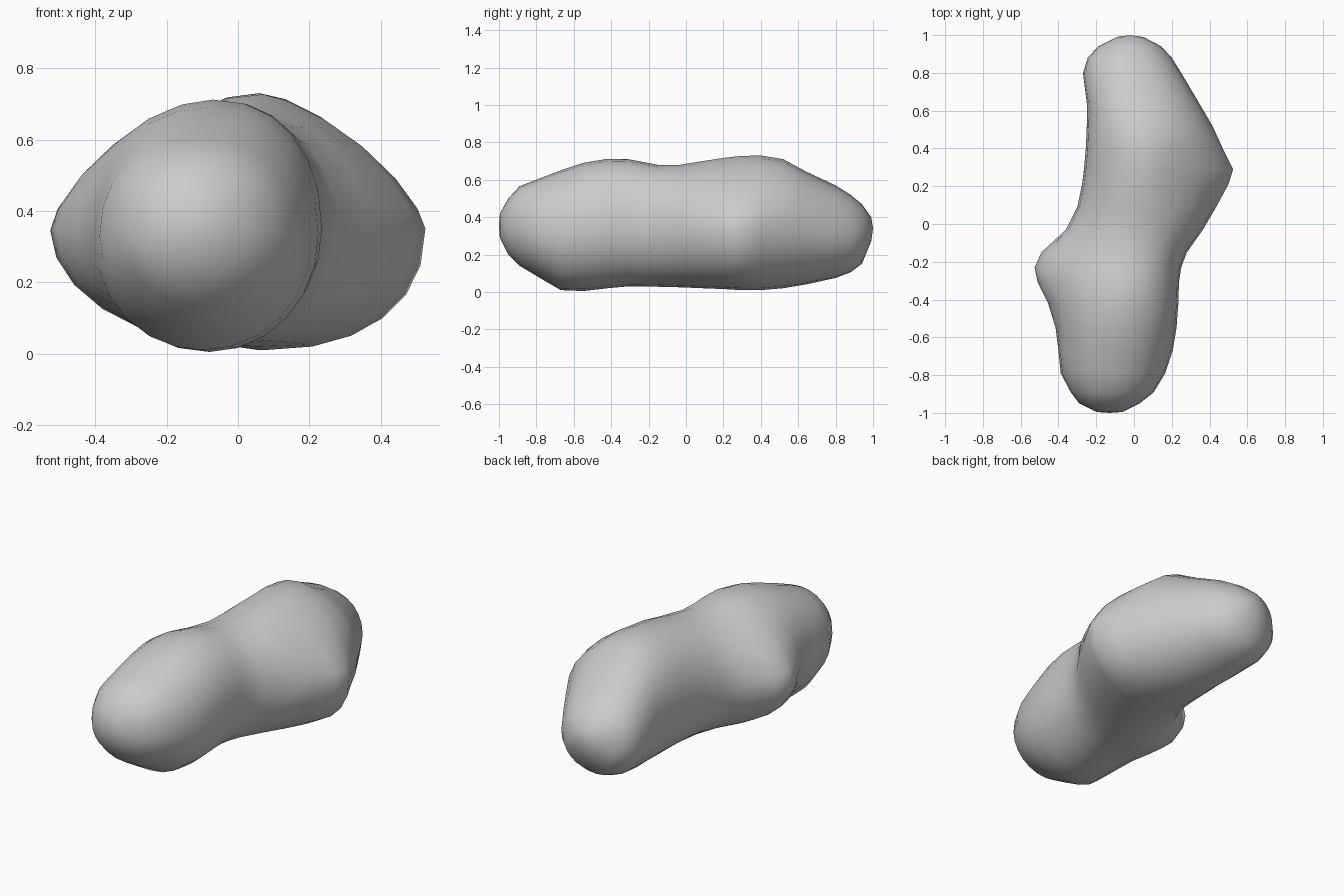
import bpy, bmesh
from math import cos, sin, pi, exp

# Cross-sections along y: y, left x, right x, bottom z, top z, crown x
SECTIONS = [
    (-0.995, -0.20, -0.06, 0.29, 0.42, -0.13),
    (-0.95, -0.29, 0.03, 0.20, 0.50, -0.13),
    (-0.89, -0.335, 0.105, 0.14, 0.565, -0.12),
    (-0.79, -0.388, 0.165, 0.08, 0.605, -0.11),
    (-0.67, -0.40, 0.205, 0.01, 0.65, -0.10),
    (-0.55, -0.415, 0.225, 0.005, 0.69, -0.08),
    (-0.42, -0.455, 0.235, 0.02, 0.712, -0.07),
    (-0.31, -0.51, 0.238, 0.03, 0.71, -0.06),
    (-0.23, -0.526, 0.25, 0.03, 0.695, -0.05),
    (-0.15, -0.49, 0.28, 0.028, 0.68, -0.03),
    (-0.03, -0.36, 0.365, 0.025, 0.68, 0.0),
    (0.09, -0.30, 0.435, 0.02, 0.70, 0.04),
    (0.21, -0.275, 0.50, 0.015, 0.718, 0.06),
    (0.29, -0.265, 0.525, 0.01, 0.727, 0.07),
    (0.40, -0.255, 0.47, 0.01, 0.73, 0.06),
    (0.52, -0.25, 0.415, 0.02, 0.71, 0.04),
    (0.64, -0.25, 0.345, 0.04, 0.645, 0.0),
    (0.80, -0.27, 0.25, 0.075, 0.57, -0.02),
    (0.88, -0.245, 0.20, 0.105, 0.52, -0.03),
    (0.94, -0.19, 0.145, 0.15, 0.47, -0.03),
    (0.99, -0.09, 0.05, 0.27, 0.40, -0.03),
]
SEGS = 24


def bump(y, centre):
    return exp(-((y - centre) / 0.22) ** 2)


def ring(y, xl, xr, zb, zt, xc):
    """Closed outline of four superellipse quarters, pinched at the side nubs."""
    zm = zb + (zt - zb) * 0.475
    pts = []
    for i in range(SEGS):
        a = 2 * pi * i / SEGS
        c, s = cos(a), sin(a)
        p = 0.92 if s > 0 else 1.0
        if c < 0:
            p += bump(y, -0.23) * (0.38 if s > 0 else 0.05)
        else:
            p += bump(y, 0.28) * (0.5 if s > 0 else -0.12)
        rx = (xr - xc) if c > 0 else (xl - xc)
        rz = (zt - zm) if s > 0 else (zb - zm)
        pts.append((xc + rx * abs(c) ** p, y, zm + rz * abs(s) ** p))
    return pts


# Lofted lumpy body
bm = bmesh.new()
rings = [[bm.verts.new(p) for p in ring(*row)] for row in SECTIONS]
for a, b in zip(rings, rings[1:]):
    for i in range(SEGS):
        j = (i + 1) % SEGS
        bm.faces.new((a[i], a[j], b[j], b[i]))

# Rounded end caps
for loop, tip in ((rings[0], (-0.13, -1.0, 0.355)), (rings[-1], (-0.02, 1.0, 0.34))):
    v = bm.verts.new(tip)
    for i in range(SEGS):
        bm.faces.new((loop[i], loop[(i + 1) % SEGS], v))
bmesh.ops.recalc_face_normals(bm, faces=bm.faces)

mesh = bpy.data.meshes.new("boulder")
bm.to_mesh(mesh)
bm.free()
mesh.shade_smooth()
boulder = bpy.data.objects.new("boulder", mesh)
bpy.context.collection.objects.link(boulder)
